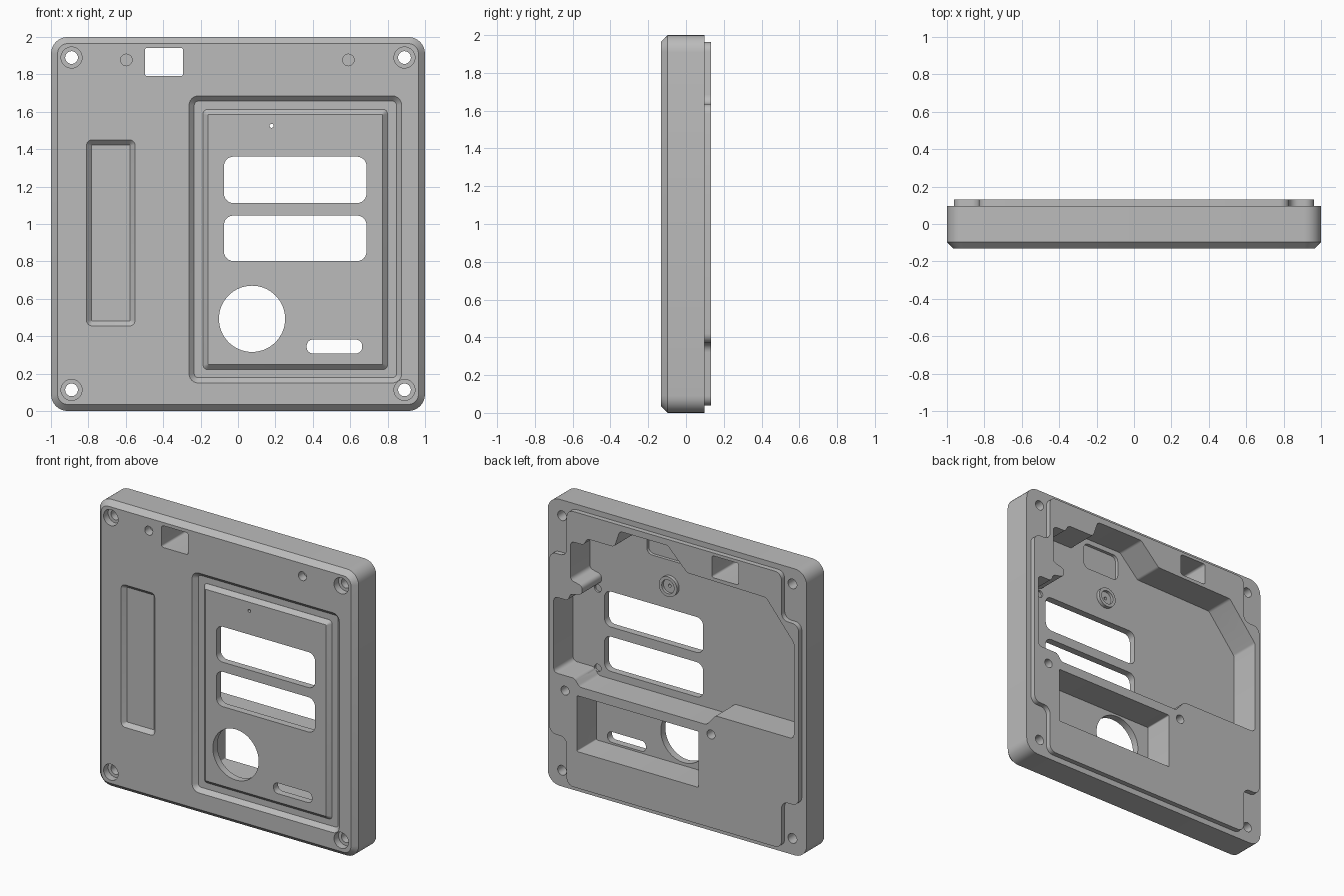
import bpy, bmesh, math
from mathutils import Vector

if "Cube" in bpy.data.objects:
    bpy.data.objects.remove(bpy.data.objects["Cube"])

FRONT, BACK, SHOULDER, FLOOR = -0.132, 0.132, 0.097, -0.082

grey = bpy.data.materials.new("housing grey")
grey.diffuse_color = (0.5, 0.5, 0.5, 1)
grey.use_nodes = True
grey.node_tree.nodes["Principled BSDF"].inputs["Base Color"].default_value = grey.diffuse_color


def rounded(points, r, n=6):
    """Round every corner of an (x, z) polygon with radius r."""
    out = []
    pts = [Vector(p) for p in points]
    for i, p in enumerate(pts):
        a, b = pts[i - 1] - p, pts[(i + 1) % len(pts)] - p
        half = a.angle(b) / 2
        t = min(r / math.tan(half), 0.45 * min(a.length, b.length))
        rad = t * math.tan(half)
        a.normalize()
        b.normalize()
        c = p + (a + b).normalized() * (rad / math.sin(half))
        v0, v1 = p + a * t - c, p + b * t - c
        sweep = v0.angle(v1)
        for k in range(n + 1):
            f = k / n
            out.append(c + (v0 * math.sin((1 - f) * sweep) + v1 * math.sin(f * sweep)) / math.sin(sweep))
    return out


def rect(x0, x1, z0, z1, r, grow=0.0):
    x0, x1, z0, z1 = x0 - grow, x1 + grow, z0 - grow, z1 + grow
    return rounded([(x0, z0), (x1, z0), (x1, z1), (x0, z1)], max(r + grow, 0.004))


def circle(x, z, r, n=32):
    return [(x + r * math.cos(2 * math.pi * i / n), z + r * math.sin(2 * math.pi * i / n)) for i in range(n)]


def loft(name, *sections):
    """Solid skinned through (outline, y) sections."""
    bm = bmesh.new()
    rings = [[bm.verts.new((p[0], y, p[1])) for p in pts] for pts, y in sections]
    for lo, hi in zip(rings, rings[1:]):
        for i in range(len(lo)):
            j = (i + 1) % len(lo)
            bm.faces.new((lo[i], lo[j], hi[j], hi[i]))
    bm.faces.new(rings[0])
    bm.faces.new(rings[-1])
    bmesh.ops.recalc_face_normals(bm, faces=bm.faces)
    me = bpy.data.meshes.new(name)
    bm.to_mesh(me)
    bm.free()
    me.materials.append(grey)
    ob = bpy.data.objects.new(name, me)
    bpy.context.collection.objects.link(ob)
    return ob


def combine(tool, op):
    bpy.context.view_layer.objects.active = body
    m = body.modifiers.new(op, 'BOOLEAN')
    m.operation, m.solver, m.object = op, 'EXACT', tool
    bpy.ops.object.modifier_apply(modifier=m.name)
    bpy.data.objects.remove(tool)


def cut(outline, y0, y1):
    combine(loft("cutter", (outline, y0), (outline, y1)), 'DIFFERENCE')


def bevelled_recess(x0, x1, z0, z1, r, d):
    """Front recess of depth d with sloping sides."""
    e = 0.01
    combine(loft("cutter", (rect(x0, x1, z0, z1, r, e), FRONT - e),
                 (rect(x0, x1, z0, z1, r, -d), FRONT + d)), 'DIFFERENCE')


# main slab with chamfered front edge
body = loft("housing", (rect(-1, 1, 0, 2, 0.09, -0.035), FRONT),
            (rect(-1, 1, 0, 2, 0.09), FRONT + 0.035), (rect(-1, 1, 0, 2, 0.09), SHOULDER))

# raised rear step, notched round the corner screws
half = [(0.83, 0.04), (0.83, 0.37), (0.963, 0.37), (0.963, 1.635), (0.83, 1.635), (0.83, 1.963)]
step = rounded(half + [(-x, z) for x, z in reversed(half)], 0.05)
combine(loft("rear_step", (step, 0.05), (step, BACK)), 'UNION')

# main rear cavity
cavity = [(0.93, 0.80), (0.77, 0.80), (0.73, 0.75), (-0.25, 0.75), (-0.32, 0.83), (-0.925, 0.83),
          (-0.925, 1.50), (-0.71, 1.76), (-0.10, 1.77), (0.05, 1.92), (0.42, 1.92), (0.46, 1.80),
          (0.67, 1.80), (0.70, 1.75), (0.80, 1.75), (0.80, 1.48), (0.71, 1.46), (0.71, 1.40),
          (0.80, 1.38), (0.82, 1.33), (0.93, 1.33)]
cut(rounded(cavity, 0.03, 4), FLOOR, 0.2)
# lower rear cavity and shallow pocket near the top
cut(rect(-0.19, 0.75, 0.295, 0.685, 0.008), FLOOR, 0.2)
cut(rect(0.07, 0.36, 1.70, 1.885, 0.04), FLOOR - 0.022, 0.0)

# sloped channel framing the front panel
bevelled_recess(-0.262, 0.875, 0.15, 1.685, 0.05, 0.028)
panel = (-0.187, 0.80, 0.222, 1.613, 0.025)
combine(loft("front_panel", (rect(*panel, -0.027), FRONT),
             (rect(*panel), FRONT + 0.027), (rect(*panel), FRONT + 0.038)), 'UNION')
# narrow label recess
bevelled_recess(-0.81, -0.55, 0.455, 1.45, 0.03, 0.027)

# sensor collar on the cavity floor
combine(loft("sensor_collar", (circle(0.18, 1.525, 0.07), FLOOR - 0.01),
             (circle(0.18, 1.525, 0.07), FLOOR + 0.025)), 'UNION')
cut(circle(0.18, 1.525, 0.048), FLOOR + 0.005, 0.1)

# through openings: display windows, dial, slot, switch, pinhole
for outline in (rect(-0.075, 0.687, 1.112, 1.36, 0.05), rect(-0.075, 0.687, 0.802, 1.045, 0.05),
                circle(0.075, 0.493, 0.177, 64), rect(0.367, 0.664, 0.308, 0.382, 0.034),
                rect(-0.498, -0.293, 1.79, 1.942, 0.015), circle(0.18, 1.525, 0.011, 16)):
    cut(outline, -0.3, 0.3)

# corner screw holes with counterbores
for x in (-0.89, 0.89):
    for z in (0.113, 1.89):
        cut(circle(x, z, 0.034), -0.3, 0.3)
        cut(circle(x, z, 0.056), -0.3, FRONT + 0.05)

# blind front holes
for x in (-0.597, 0.59):
    cut(circle(x, 1.877, 0.031), -0.3, FRONT + 0.06)
# blind rear screw holes on the step and on the cavity floor
for x, z in ((0.842, 0.695), (-0.285, 0.69)):
    cut(circle(x, z, 0.031), 0.02, 0.3)
for z in (0.80, 1.355):
    cut(circle(0.738, z, 0.026, 24), FLOOR - 0.015, 0.0)

# smooth curves, crisp edges
bpy.ops.object.select_all(action='DESELECT')
body.select_set(True)
bpy.context.view_layer.objects.active = body
bpy.ops.object.shade_smooth_by_angle(angle=math.radians(25))
